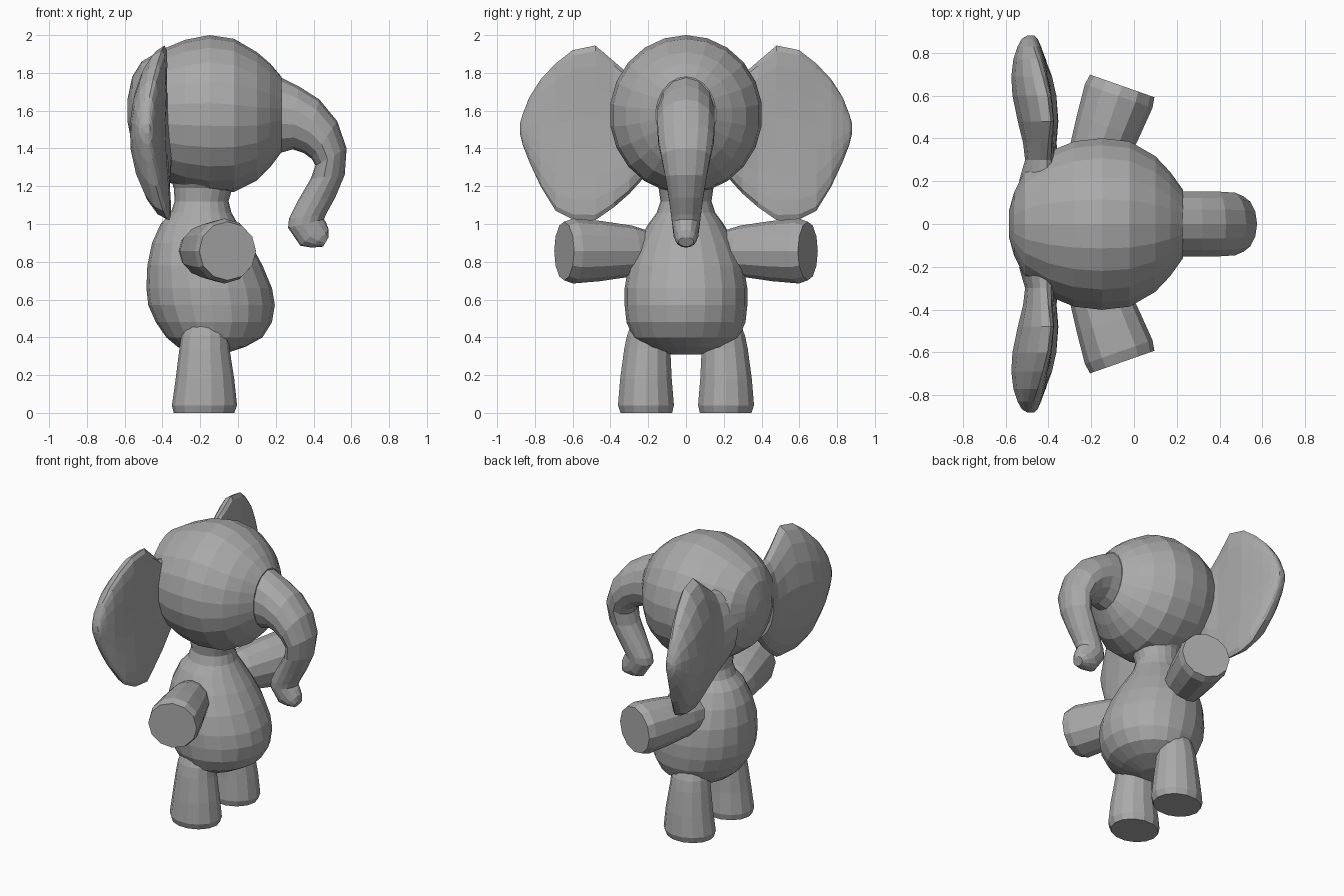
import bpy
import bmesh
from math import cos, sin, tau
from mathutils import Vector

cube = bpy.data.objects.get("Cube")
if cube:
    bpy.data.objects.remove(cube)

grey = bpy.data.materials.new("soft grey")
grey.use_nodes = True
grey.diffuse_color = (0.4, 0.4, 0.4, 1)
grey.node_tree.nodes["Principled BSDF"].inputs["Base Color"].default_value = (0.4, 0.4, 0.4, 1)


def skin(name, rings):
    """Bridge equal-length point rings and close both ends."""
    bm = bmesh.new()
    loops = [[bm.verts.new(p) for p in ring] for ring in rings]
    n = len(loops[0])
    for a, b in zip(loops, loops[1:]):
        for i in range(n):
            j = (i + 1) % n
            bm.faces.new((a[i], a[j], b[j], b[i]))
    bm.faces.new(loops[0])
    bm.faces.new(loops[-1])
    bmesh.ops.recalc_face_normals(bm, faces=bm.faces)
    mesh = bpy.data.meshes.new(name)
    bm.to_mesh(mesh)
    bm.free()
    mesh.materials.append(grey)
    obj = bpy.data.objects.new(name, mesh)
    bpy.context.collection.objects.link(obj)


def oval(p, q, side, sides):
    """Oval with p and q at opposite ends and the given half-width vector."""
    mid, half = (p + q) / 2, (p - q) / 2
    return [mid + half * cos(tau * i / sides) + side * sin(tau * i / sides)
            for i in range(sides)]


def profile_part(name, stations, sides, y=0.0):
    """Stations: two opposite x,z outline points, half-width, optional y scale."""
    rings = []
    for (x1, z1), (x2, z2), w, *dy in stations:
        yy = y * dy[0] if dy else 0
        rings.append(oval(Vector((x1, yy, z1)), Vector((x2, yy, z2)),
                          Vector((0, w, 0)), sides))
    skin(name, rings)


# Head: rounded, tapering towards the trunk. Stations: x, height, half-width, half-height
head = [(-.585, 1.6, .06, .06), (-.56, 1.6, .15, .18), (-.51, 1.59, .25, .27),
        (-.4, 1.58, .34, .345), (-.28, 1.58, .39, .395), (-.15, 1.58, .405, .42),
        (-.02, 1.575, .39, .405), (.1, 1.57, .32, .34), (.17, 1.575, .245, .275),
        (.23, 1.58, .16, .2)]
profile_part("head", [((x, z + h), (x, z - h), w) for x, z, w, h in head], 22)

# Trunk: bends down, then curls outwards at the tip
profile_part("trunk", [
    ((.2, 1.79), (.2, 1.37), .155), ((.32, 1.73), (.29, 1.395), .155),
    ((.43, 1.66), (.35, 1.375), .155), ((.525, 1.545), (.39, 1.345), .15),
    ((.575, 1.4), (.41, 1.31), .133), ((.565, 1.26), (.385, 1.24), .112),
    ((.515, 1.14), (.315, 1.12), .092), ((.465, 1.05), (.27, 1.03), .08),
    ((.455, 1.025), (.265, .98), .075), ((.465, 1.01), (.33, .885), .067),
    ((.48, .97), (.39, .875), .058), ((.48, .93), (.45, .88), .04)], 14)

# Body: pear shape with flared neck. Stations: height, front, back, half-width
body = [(1.26, .03, -.36, .2), (1.19, -.03, -.34, .145), (1.12, -.05, -.335, .135),
        (1.06, -.035, -.355, .155), (1, .0, -.41, .2), (.9, .065, -.455, .255),
        (.78, .13, -.48, .305), (.66, .18, -.485, .325), (.57, .195, -.475, .325),
        (.48, .18, -.435, .315), (.4, .13, -.38, .28), (.35, .04, -.32, .21),
        (.31, -.08, -.24, .08)]
profile_part("body", [((f, z), (b, z), w) for z, f, b, w in body], 20)

# Ear stations from root to rim: y, bottom, top, rim x, back depth, front depth
ear = [(.2, 1.27, 1.78, -.42, .12, .08), (.3, 1.16, 1.79, -.425, .085, .065),
       (.38, 1.09, 1.86, -.43, .09, .055), (.48, 1.02, 1.945, -.435, .11, .055),
       (.6, 1.025, 1.92, -.445, .125, .06), (.69, 1.07, 1.85, -.455, .12, .055),
       (.77, 1.2, 1.765, -.465, .1, .05), (.83, 1.33, 1.67, -.475, .07, .04),
       (.865, 1.42, 1.58, -.48, .045, .03), (.88, 1.48, 1.53, -.48, .02, .015)]


def ear_ring(side, y, low, high, rim, back, front, sides=18):
    """Vertical section, domed behind and flatter in front, ends curving forwards."""
    ring = []
    for i in range(sides):
        c, s = cos(tau * i / sides), sin(tau * i / sides)
        z = (low + high) / 2 + (high - low) / 2 * c
        x = rim + s * (front if s > 0 else back) + .27 * (z - 1.53) ** 2
        ring.append(Vector((x, side * y, z)))
    return ring


for label, s in (("left", 1), ("right", -1)):
    skin("ear_" + label, [ear_ring(s, *station) for station in ear])

    # Arms: flare outwards to blunt ends, angled forwards
    axis = Vector((.33, s * .94, 0))
    across = Vector((.94, -s * .33, 0))
    rings = []
    for d, r, h in ((-.5, .1, .1), (-.38, .135, .135), (-.2, .155, .16),
                    (-.05, .168, .172), (0, .16, .155)):
        c = Vector((-.055, s * .645, .857)) + axis * d
        rings.append(oval(c + across * r, c - across * r, Vector((0, 0, h)), 12))
    skin("arm_" + label, rings)

    # Legs: stout, splaying to flat feet
    profile_part("leg_" + label, [
        ((-.1, .5), (-.26, .5), .08, .2), ((-.05, .41), (-.3, .41), .115, .2),
        ((-.045, .34), (-.31, .34), .125, .205), ((-.02, .18), (-.33, .18), .14, .212),
        ((-.005, .04), (-.35, .04), .152, .212), ((-.02, .0), (-.34, .0), .14, .21)], 14, s)
